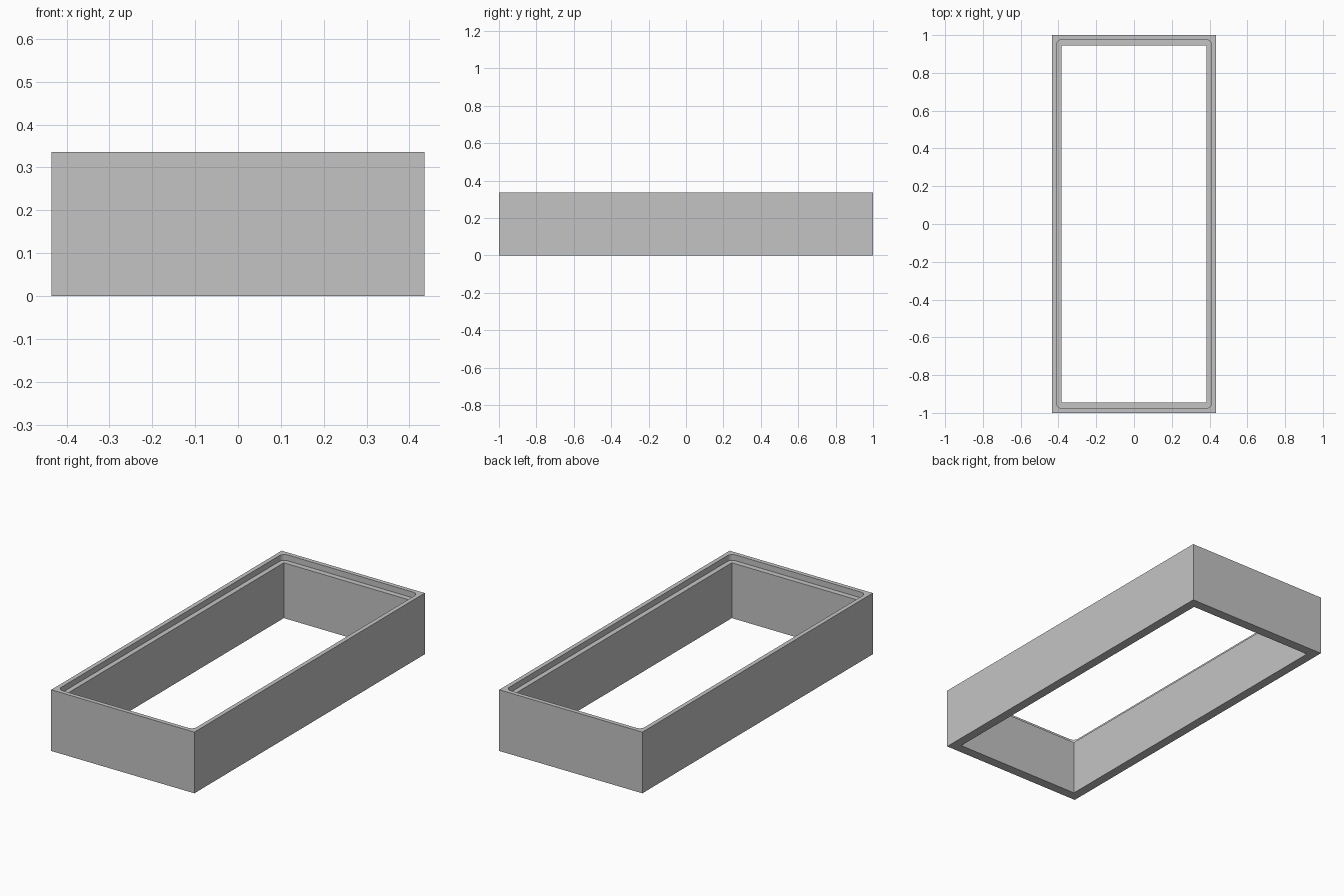
import bpy
import bmesh

cube = bpy.data.objects.get("Cube")
if cube:
    bpy.data.objects.remove(cube, do_unlink=True)

WIDTH, LENGTH, HEIGHT = 0.87, 2.0, 0.336
LEDGE_DEPTH = 0.032

# Single plain grey
grey = bpy.data.materials.new("plain grey")
grey.use_nodes = True
colour = (0.55, 0.55, 0.55, 1)
grey.diffuse_color = colour
grey.node_tree.nodes["Principled BSDF"].inputs["Base Color"].default_value = colour


def block(name, width, length, bottom, top, radius=0):
    """Centred box from bottom to top, with optional rounded upright edges."""
    bm = bmesh.new()
    bmesh.ops.create_cube(bm, size=1)
    for v in bm.verts:
        v.co.x *= width
        v.co.y *= length
        v.co.z = top if v.co.z > 0 else bottom
    if radius:
        upright = [e for e in bm.edges
                   if abs(e.verts[0].co.z - e.verts[1].co.z) > 0.01]
        bmesh.ops.bevel(bm, geom=upright, offset=radius, segments=8,
                        profile=0.5, affect='EDGES')
    mesh = bpy.data.meshes.new(name)
    bm.to_mesh(mesh)
    bm.free()
    mesh.materials.append(grey)
    obj = bpy.data.objects.new(name, mesh)
    bpy.context.collection.objects.link(obj)
    return obj


def cut(target, cutter):
    """Subtract the cutter from the target, then discard the cutter."""
    cutter.hide_render = True
    mod = target.modifiers.new("cut", 'BOOLEAN')
    mod.operation = 'DIFFERENCE'
    mod.solver = 'EXACT'
    mod.object = cutter
    bpy.context.view_layer.objects.active = target
    bpy.ops.object.modifier_apply(modifier=mod.name)
    bpy.data.objects.remove(cutter, do_unlink=True)


# Rectangular frame wall
frame = block("frame", WIDTH, LENGTH, 0, HEIGHT)

# Square-cornered opening right through
cut(frame, block("opening_cutter", 0.768, 1.892, -0.1, HEIGHT + 0.1))

# Shallow round-cornered recess that leaves a ledge inside the rim
cut(frame, block("recess_cutter", 0.822, 1.952, HEIGHT - LEDGE_DEPTH,
                 HEIGHT + 0.1, radius=0.03))

# Smooth the rounded corners, keep the other edges sharp
bpy.ops.object.select_all(action='DESELECT')
frame.select_set(True)
bpy.context.view_layer.objects.active = frame
bpy.ops.object.shade_smooth_by_angle()
